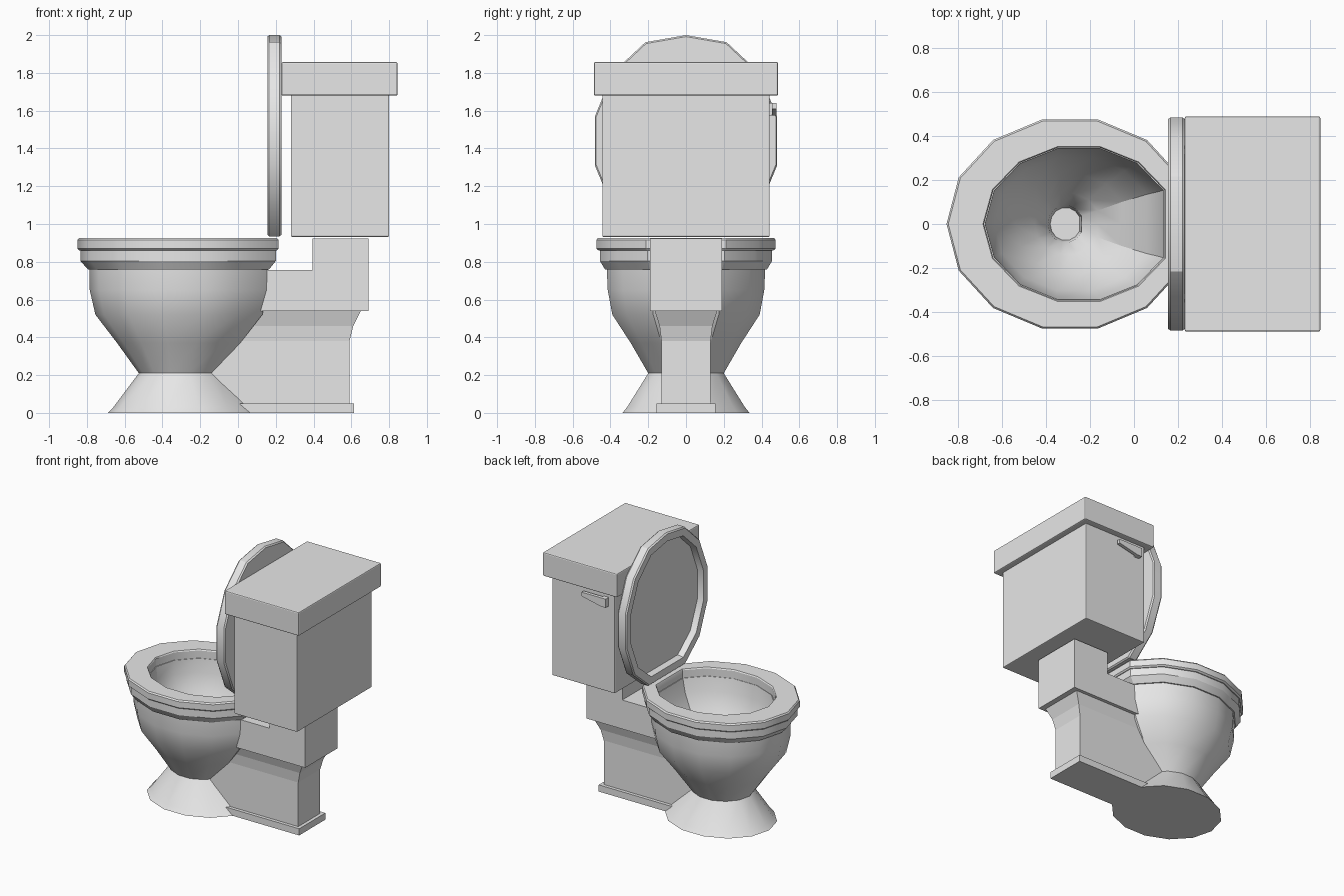
import bpy, bmesh
from math import cos, sin, pi, radians

old = bpy.data.objects.get("Cube")
if old:
    bpy.data.objects.remove(old, do_unlink=True)

porcelain = bpy.data.materials.new("light grey porcelain")
porcelain.use_nodes = True
grey = (0.8, 0.8, 0.8, 1)
porcelain.diffuse_color = grey
porcelain.node_tree.nodes["Principled BSDF"].inputs["Base Color"].default_value = grey

SIDES = 14


def finish(name, bm, smooth=False, bevel=0):
    bmesh.ops.recalc_face_normals(bm, faces=bm.faces)
    mesh = bpy.data.meshes.new(name)
    bm.to_mesh(mesh)
    bm.free()
    mesh.materials.append(porcelain)
    obj = bpy.data.objects.new(name, mesh)
    bpy.context.collection.objects.link(obj)
    if bevel:
        mod = obj.modifiers.new("Bevel", 'BEVEL')
        mod.width = bevel
        mod.segments = 2
    if smooth:
        bpy.ops.object.select_all(action='DESELECT')
        obj.select_set(True)
        bpy.context.view_layer.objects.active = obj
        bpy.ops.object.shade_smooth_by_angle(angle=radians(30))
    return obj


def loft(name, rings, smooth=False, bevel=0):
    """Skin a closed solid through rings of equal point count."""
    bm = bmesh.new()
    loops = [[bm.verts.new(p) for p in ring] for ring in rings]
    for a, b in zip(loops, loops[1:]):
        for i in range(len(a)):
            j = (i + 1) % len(a)
            bm.faces.new((a[i], a[j], b[j], b[i]))
    bm.faces.new(loops[0])
    bm.faces.new(loops[-1])
    return finish(name, bm, smooth, bevel)


def rect(z, x0, x1, half):
    return [(x0, -half, z), (x1, -half, z), (x1, half, z), (x0, half, z)]


def box(name, x, z, half, bevel=0):
    return loft(name, [rect(z[0], *x, half), rect(z[1], *x, half)], bevel=bevel)


def oval(cx, rx, ry):
    """Elongated outline: pointed toward -x, flat across the rear."""
    pts = []
    for k in range(SIDES):
        a = 2 * pi * k / SIDES
        c = min(cos(a), cos(2 * pi / SIDES))
        pts.append((cx + rx * c, ry * sin(a)))
    return pts


def level(z, cx, rx, ry):
    return [(x, y, z) for x, y in oval(cx, rx, ry)]


# Bowl: foot, neck, outer wall, collar, then down the inside to the drain
bowl_profile = [
    (0, -.29, .40, .345), (.03, -.29, .37, .32), (.21, -.305, .22, .205),
    (.37, -.297, .343, .30), (.52, -.29, .465, .40), (.65, -.29, .495, .425),
    (.76, -.29, .497, .43), (.76, -.29, .505, .44), (.805, -.29, .545, .468),
    (.86, -.29, .545, .468), (.86, -.25, .425, .352), (.76, -.26, .41, .337),
    (.65, -.27, .365, .31), (.5, -.285, .255, .23), (.38, -.3, .15, .14),
    (.3, -.31, .08, .085), (.24, -.31, .07, .075),
]
loft("bowl", [level(*r) for r in bowl_profile], smooth=True)

# Seat ring with softened outer edges
seat_profile = [
    (.86, -.25, .43, .355), (.86, -.29, .55, .475), (.87, -.29, .56, .487),
    (.915, -.29, .56, .487), (.925, -.29, .552, .479),
    (.925, -.25, .435, .36), (.917, -.25, .43, .355), (.86, -.25, .43, .355),
]
bm = bmesh.new()
seat = [[bm.verts.new(p) for p in level(*r)] for r in seat_profile]
for a, b in zip(seat, seat[1:]):
    for i in range(SIDES):
        j = (i + 1) % SIDES
        bm.faces.new((a[i], a[j], b[j], b[i]))
bmesh.ops.remove_doubles(bm, verts=bm.verts, dist=0.0001)
finish("seat_ring", bm, smooth=True)


# Raised lid: upright copy of the seat outline with a recessed inner face
def upright(x, s):
    return [(x, y, 1.465 + s * (min(2.0, max(.935, 1.44 - u)) - 1.465))
            for u, y in oval(0, .58, .495 * s)]


lid_steps = [(.23, .985), (.22, 1), (.165, 1), (.155, .985), (.155, .885), (.2, .87)]
loft("lid", [upright(*s) for s in lid_steps], smooth=True)

# Pedestal behind the bowl, flaring under the shelf
pedestal = [
    (.05, -.06, .59, .13), (.21, -.14, .59, .13), (.38, -.02, .59, .13),
    (.46, .03, .61, .14), (.54, .1, .65, .165),
]
loft("pedestal", [rect(*r) for r in pedestal])
box("pedestal_foot", (.01, .615), (0, .05), .155)
box("shelf", (.12, .69), (.54, .757), .19)
box("tank_support", (.395, .69), (.757, .922), .19)

# Tank, cover and flush lever
box("tank", (.28, .8), (.932, 1.69), .443, bevel=.006)
box("tank_cover", (.23, .845), (1.68, 1.857), .488, bevel=.008)


def lever_end(x, z0, z1, y0):
    return [(x, y0, z0), (x, .48, z0), (x, .48, z1), (x, y0, z1)]


loft("flush_lever_pivot", [lever_end(.33, 1.575, 1.64, .43),
                           lever_end(.37, 1.575, 1.64, .43)])
loft("flush_lever", [lever_end(.37, 1.575, 1.64, .455),
                     lever_end(.53, 1.61, 1.64, .455)])
